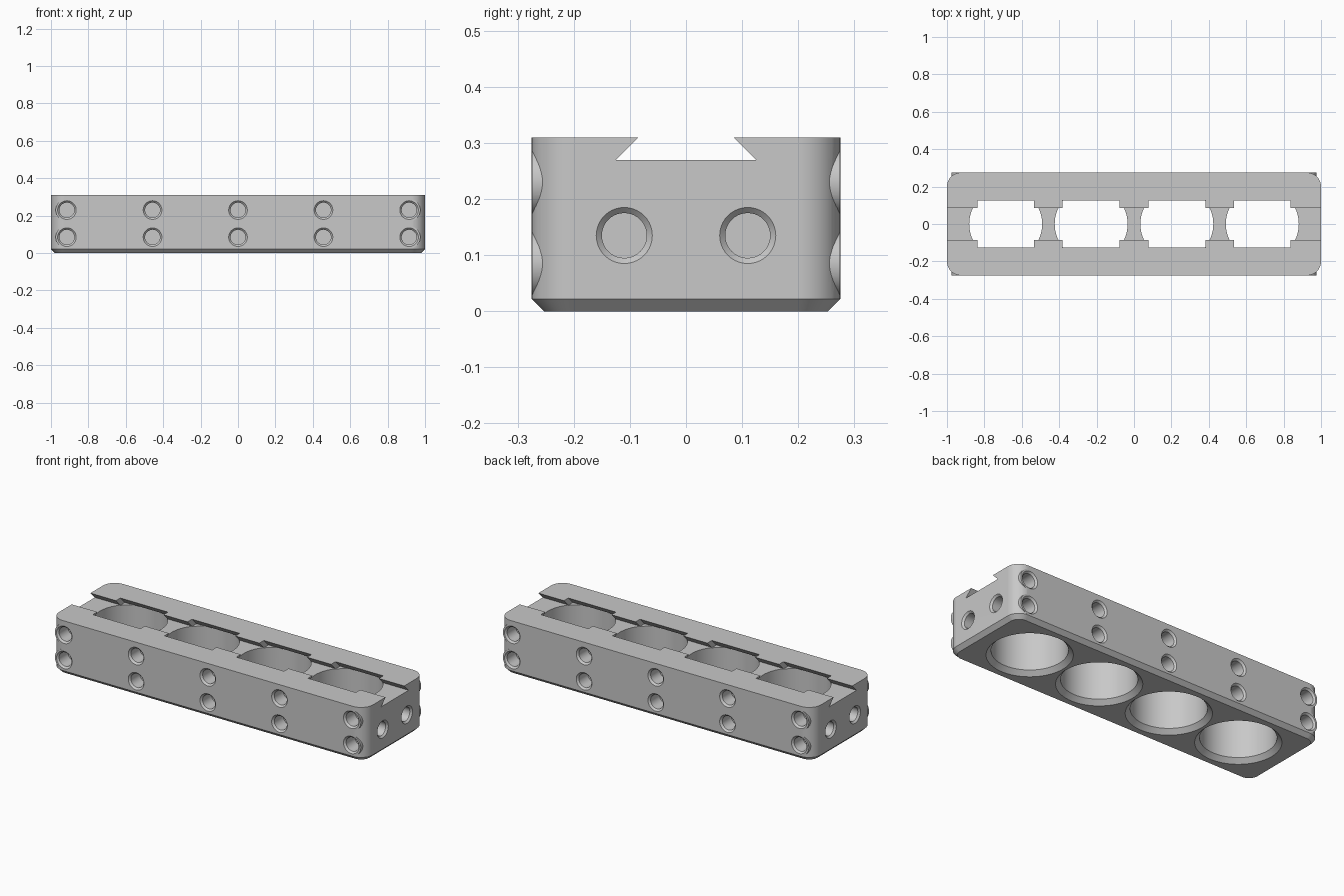
import bpy, bmesh, math
from mathutils import Matrix, Vector

default = bpy.data.objects.get("Cube")
if default:
    bpy.data.objects.remove(default, do_unlink=True)

LENGTH, WIDTH, HEIGHT = 2.0, 0.55, 0.31
CORNER, CHAMFER, SLOT_Z = 0.075, 0.022, 0.27
BORE_X = (-0.686, -0.229, 0.229, 0.686)
HOLE_X = (-0.915, -0.457, 0, 0.457, 0.915)
HOLE_Z = (0.085, 0.23)

grey = bpy.data.materials.new("light grey")
grey.use_nodes = True
grey.diffuse_color = (0.58, 0.58, 0.58, 1)
grey.node_tree.nodes["Principled BSDF"].inputs["Base Color"].default_value = (0.58, 0.58, 0.58, 1)


def loft(bm, rings):
    """Closed solid through a list of equal-length rings of points."""
    loops = [[bm.verts.new(p) for p in ring] for ring in rings]
    for a, b in zip(loops, loops[1:]):
        for i in range(len(a)):
            j = (i + 1) % len(a)
            bm.faces.new((a[i], a[j], b[j], b[i]))
    bm.faces.new(loops[0][::-1])
    bm.faces.new(loops[-1])


def lathe(bm, profile, origin, axis, sides):
    """Solid of revolution from (radius, distance along axis) pairs."""
    turn = Vector((0, 0, 1)).rotation_difference(Vector(axis)).to_matrix().to_4x4()
    place = Matrix.Translation(origin) @ turn
    angles = [math.tau * i / sides for i in range(sides)]
    loft(bm, [[place @ Vector((r * math.cos(a), r * math.sin(a), h)) for a in angles]
              for r, h in profile])


def dovetail(bm, x0, x1, half_bottom, z0, z1):
    """Prism along x whose walls lean inwards at 45 degrees."""
    half_top = half_bottom - (z1 - z0)
    outline = [(-half_bottom, z0), (half_bottom, z0), (half_top, z1), (-half_top, z1)]
    loft(bm, [[(x, y, z) for y, z in outline] for x in (x0, x1)])


def finish(bm, name):
    bmesh.ops.recalc_face_normals(bm, faces=bm.faces)
    mesh = bpy.data.meshes.new(name)
    bm.to_mesh(mesh)
    bm.free()
    mesh.materials.append(grey)
    obj = bpy.data.objects.new(name, mesh)
    bpy.context.collection.objects.link(obj)
    return obj


def combine(target, bm, operation):
    """Apply a boolean with the given solid, then discard it."""
    tool = finish(bm, "tool")
    tool.hide_render = True
    mod = target.modifiers.new("combine", "BOOLEAN")
    mod.operation, mod.object, mod.solver = operation, tool, "EXACT"
    bpy.context.view_layer.update()
    graph = bpy.context.evaluated_depsgraph_get()
    mesh = bpy.data.meshes.new_from_object(target.evaluated_get(graph))
    target.modifiers.clear()
    target.data = mesh
    bpy.data.objects.remove(tool, do_unlink=True)


def rounded_ring(radius, z, steps=12):
    cx, cy = LENGTH / 2 - CORNER, WIDTH / 2 - CORNER
    points = []
    for quarter, (sx, sy) in enumerate(((1, 1), (-1, 1), (-1, -1), (1, -1))):
        for i in range(steps + 1):
            a = math.pi / 2 * (quarter + i / steps)
            points.append((sx * cx + radius * math.cos(a), sy * cy + radius * math.sin(a), z))
    return points


# Rounded block with a chamfered foot
bm = bmesh.new()
loft(bm, [rounded_ring(CORNER - CHAMFER, 0), rounded_ring(CORNER, CHAMFER),
          rounded_ring(CORNER, HEIGHT)])
body = finish(bm, "rail_block")

# Round bosses that carry the corner holes past the rounded corners
bm = bmesh.new()
for side in (-1, 1):
    for x in (HOLE_X[0], HOLE_X[-1]):
        for z in HOLE_Z:
            lathe(bm, [(0.06, 0), (0.06, 0.0945)], (x, side * 0.18, z), (0, side, 0), 48)
combine(body, bm, "UNION")

# Dovetail slot along the top
bm = bmesh.new()
dovetail(bm, -1.1, 1.1, 0.125, SLOT_Z, HEIGHT + 0.02)
combine(body, bm, "DIFFERENCE")

# Large bores, countersunk underneath
bm = bmesh.new()
for x in BORE_X:
    lathe(bm, [(0.224, -0.004), (0.195, 0.025), (0.195, SLOT_Z + 0.002)], (x, 0, 0), (0, 0, 1), 72)
combine(body, bm, "DIFFERENCE")

# Wider openings in the slot lips above each bore
bm = bmesh.new()
for x in BORE_X:
    dovetail(bm, x - 0.152, x + 0.152, 0.167, SLOT_Z - 0.002, HEIGHT + 0.02)
combine(body, bm, "DIFFERENCE")

# Blind countersunk holes on the long sides and both ends
hole = [(0.06, -0.01), (0.04, 0.01), (0.04, 0.09)]
bm = bmesh.new()
for side in (-1, 1):
    for x in HOLE_X:
        for z in HOLE_Z:
            lathe(bm, hole, (x, side * WIDTH / 2, z), (0, -side, 0), 40)
    for y in (-0.11, 0.11):
        lathe(bm, hole, (side * LENGTH / 2, y, 0.135), (-side, 0, 0), 40)
combine(body, bm, "DIFFERENCE")

# Smooth curves, crisp edges
bpy.ops.object.select_all(action="DESELECT")
body.select_set(True)
bpy.context.view_layer.objects.active = body
bpy.ops.object.shade_smooth_by_angle(angle=math.radians(30))
normals = body.modifiers.new("even_normals", "WEIGHTED_NORMAL")
normals.keep_sharp = True
